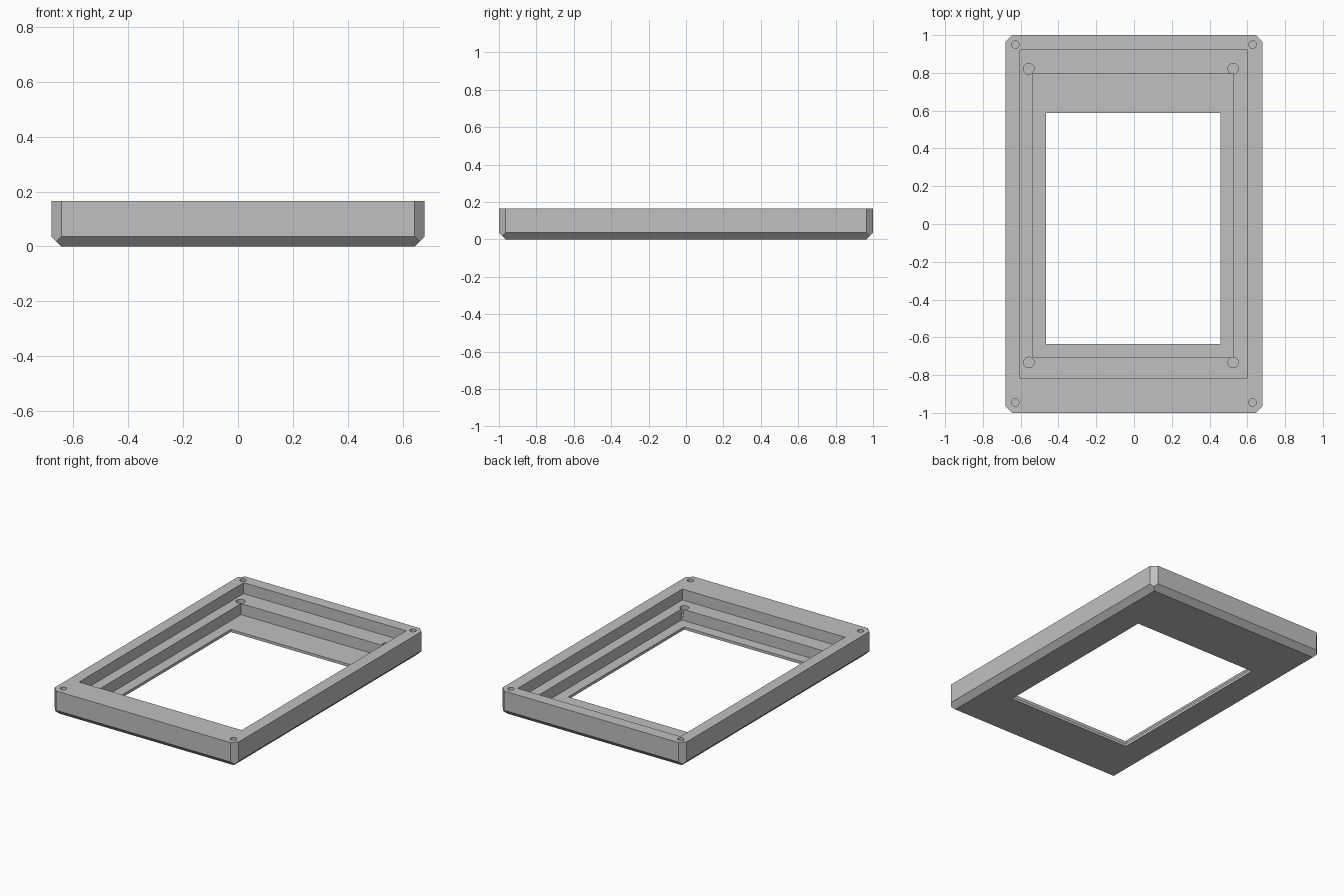
import bpy, bmesh
from mathutils import Matrix, Vector

if "Cube" in bpy.data.objects:
    bpy.data.objects.remove(bpy.data.objects["Cube"], do_unlink=True)

HX, HY, TOP, CH = 0.68, 1.0, 0.165, 0.036   # half sizes, height, chamfer
LEDGE, FLOOR = 0.092, 0.018                 # inner step heights
ABOVE = TOP + 0.1

grey = bpy.data.materials.new("plain_grey")
grey.use_nodes = True
grey.diffuse_color = (0.53, 0.53, 0.53, 1)
grey.node_tree.nodes["Principled BSDF"].inputs["Base Color"].default_value = grey.diffuse_color


def make_object(name, bm):
    bmesh.ops.recalc_face_normals(bm, faces=bm.faces)
    mesh = bpy.data.meshes.new(name)
    bm.to_mesh(mesh)
    bm.free()
    mesh.materials.append(grey)
    obj = bpy.data.objects.new(name, mesh)
    bpy.context.collection.objects.link(obj)
    return obj


def box(name, x0, x1, y0, y1, z0, z1):
    bm = bmesh.new()
    size = Matrix.Diagonal((x1 - x0, y1 - y0, z1 - z0, 1))
    mid = Matrix.Translation(((x0 + x1) / 2, (y0 + y1) / 2, (z0 + z1) / 2))
    bmesh.ops.create_cube(bm, size=1, matrix=mid @ size)
    return make_object(name, bm)


def peg(name, x, y, radius, z0):
    bm = bmesh.new()
    bmesh.ops.create_cone(bm, cap_ends=True, segments=32, radius1=radius, radius2=radius,
                          depth=ABOVE - z0, matrix=Matrix.Translation((x, y, (ABOVE + z0) / 2)))
    return make_object(name, bm)


def slice_off(bm, point, normal):
    geom = bm.verts[:] + bm.edges[:] + bm.faces[:]
    cut = bmesh.ops.bisect_plane(bm, geom=geom, dist=1e-6, plane_co=point,
                                 plane_no=normal, clear_outer=True)
    rim = [e for e in cut["geom_cut"] if isinstance(e, bmesh.types.BMEdge)]
    bmesh.ops.contextual_create(bm, geom=rim)


# Outer block, chamfered at the upright corners and round the underside
bm = bmesh.new()
bmesh.ops.create_cube(bm, size=1, matrix=Matrix.Translation((0, 0, TOP / 2))
                      @ Matrix.Diagonal((2 * HX, 2 * HY, TOP, 1)))
for s in (-1, 1):
    slice_off(bm, Vector((s * HX, 0, CH)), Vector((s, 0, -1)))
    slice_off(bm, Vector((0, s * HY, CH)), Vector((0, s, -1)))
for sx in (-1, 1):
    for sy in (-1, 1):
        slice_off(bm, Vector((sx * HX, sy * (HY - CH), 0)), Vector((sx, sy, 0)))
frame = make_object("bezel_frame", bm)

# Stepped recesses and the window opening
cutters = [
    box("upper_recess_cutter", -0.604, 0.598, -0.815, 0.922, LEDGE, ABOVE),
    box("lower_recess_cutter", -0.535, 0.528, -0.708, 0.796, FLOOR, ABOVE),
    box("window_cutter", -0.465, 0.459, -0.635, 0.588, -0.1, ABOVE),
]

# Blind screw holes in the rim and on the ledge
for x in (-0.628, 0.628):
    for y in (-0.945, 0.95):
        cutters.append(peg("rim_hole_cutter", x, y, 0.02, 0.06))
for x in (-0.557, 0.525):
    for y in (-0.733, 0.822):
        cutters.append(peg("ledge_hole_cutter", x, y, 0.028, 0.04))

for cutter in cutters:
    cutter.hide_render = True
    mod = frame.modifiers.new(cutter.name, "BOOLEAN")
    mod.operation = "DIFFERENCE"
    mod.solver = "EXACT"
    mod.object = cutter

# Bake the cuts, then discard the cutters
bpy.context.view_layer.objects.active = frame
frame.select_set(True)
for mod in list(frame.modifiers):
    bpy.ops.object.modifier_apply(modifier=mod.name)
for cutter in cutters:
    bpy.data.objects.remove(cutter, do_unlink=True)
bpy.ops.object.shade_smooth_by_angle()
